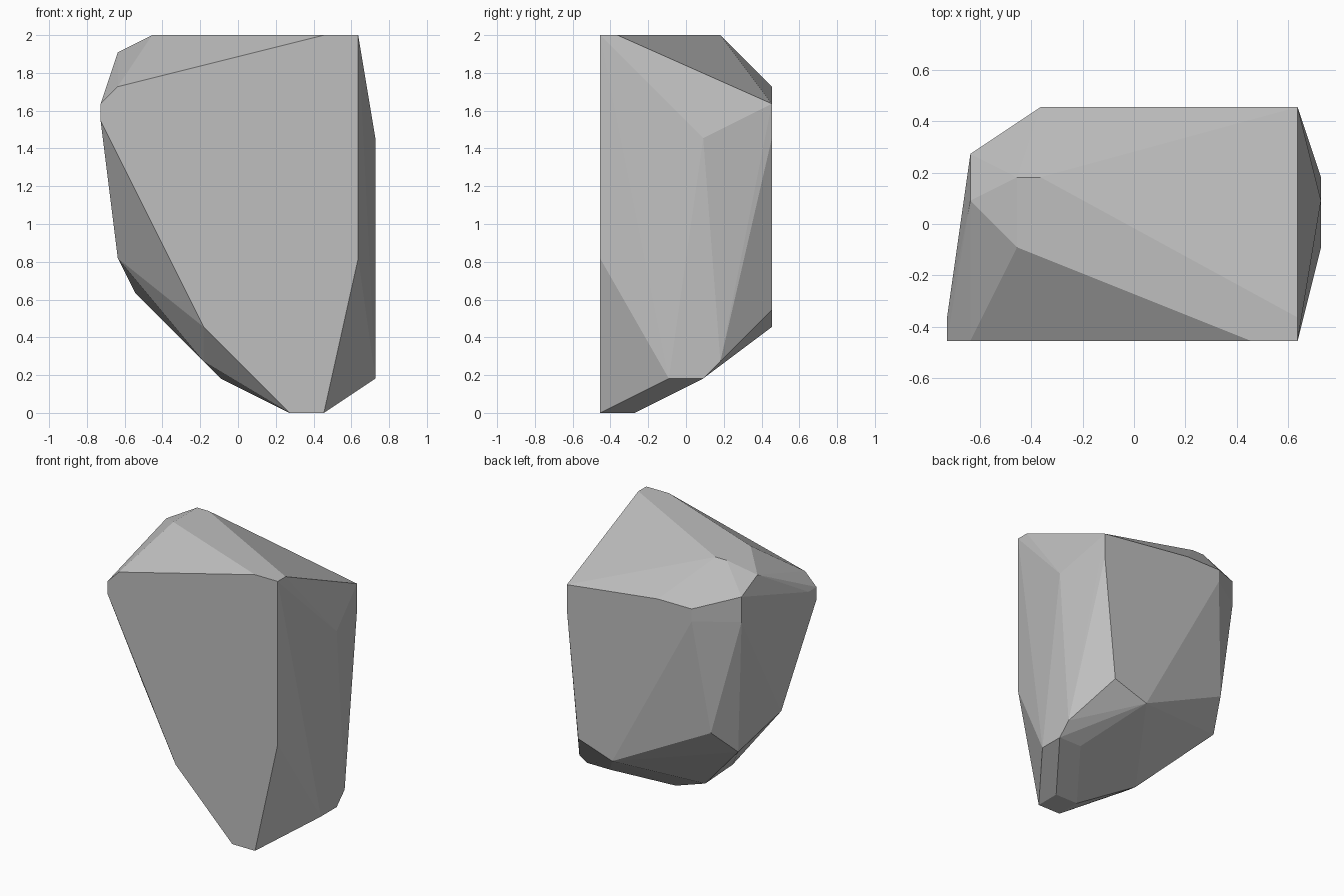
import bpy
import bmesh
import math

default_cube = bpy.data.objects.get("Cube")
if default_cube:
    bpy.data.objects.remove(default_cube, do_unlink=True)

# The rock is carved on a coarse grid: eleven steps to one unit
STEP = 1 / 11


def flat_material(name, colour):
    material = bpy.data.materials.new(name)
    material.use_nodes = True
    material.diffuse_color = colour
    shader = material.node_tree.nodes["Principled BSDF"]
    shader.inputs["Base Color"].default_value = colour
    shader.inputs["Roughness"].default_value = 0.9
    return material


def front_outline(y, outline):
    """Corners given as x, z on a plane that faces front or back."""
    return [(x, y, z) for x, z in outline]


def level_outline(z, outline):
    """Corners given as x, y on a horizontal plane."""
    return [(x, y, z) for x, y in outline]


def side_outline(x, outline):
    """Corners given as y, z on a plane that faces left or right."""
    return [(x, y, z) for y, z in outline]


def faceted_solid(name, corners, material):
    """Wrap the corner outlines in one flat-faced convex shell."""
    bm = bmesh.new()
    for corner in corners:
        bm.verts.new([value * STEP for value in corner])
    hull = bmesh.ops.convex_hull(bm, input=bm.verts[:])
    unused = {item for item in hull["geom_interior"] + hull["geom_unused"]
              if isinstance(item, bmesh.types.BMVert)}
    bmesh.ops.delete(bm, geom=list(unused), context="VERTS")
    # Merge the triangles that share one chipped plane
    bmesh.ops.dissolve_limit(bm, angle_limit=math.radians(0.2),
                             verts=bm.verts[:], edges=bm.edges[:])
    bmesh.ops.recalc_face_normals(bm, faces=bm.faces[:])
    mesh = bpy.data.meshes.new(name)
    bm.to_mesh(mesh)
    bm.free()
    mesh.materials.append(material)
    rock = bpy.data.objects.new(name, mesh)
    bpy.context.collection.objects.link(rock)
    return rock


# Broad flat front and smaller back
front = front_outline(-5, [(-8, 18), (-8, 17), (-2, 5), (3, 0), (5, 0),
                           (7, 9), (7, 22), (5, 22), (-7, 19)])
back = front_outline(5, [(7, 18), (7, 16), (6, 6), (3, 5),
                         (-4, 18), (-4, 19), (-1, 19)])

# Top plateau and small foot
top = level_outline(22, [(7, -4), (-5, -1), (-5, 2), (-4, 2)])
foot = level_outline(0, [(5, -3), (3, -3)])

# Chipped left and right sides
left_side = side_outline(8, [(1, 16), (2, 3), (1, 2), (-1, 2)])
right_side = side_outline(-7, [(1, 21), (3, 20), (3, 18), (-2, 9)])
right_tip = side_outline(-8, [(-4, 18)])

# Corners of the undercut
undercut = [(-5, 4, 9), (-6, 2, 7), (-1, -1, 2), (-2, -3, 3), (6, 1, 2)]

stone_grey = flat_material("stone_grey", (0.52, 0.52, 0.52, 1))
faceted_solid("rock", front + back + top + foot + left_side + right_side
              + right_tip + undercut, stone_grey)
